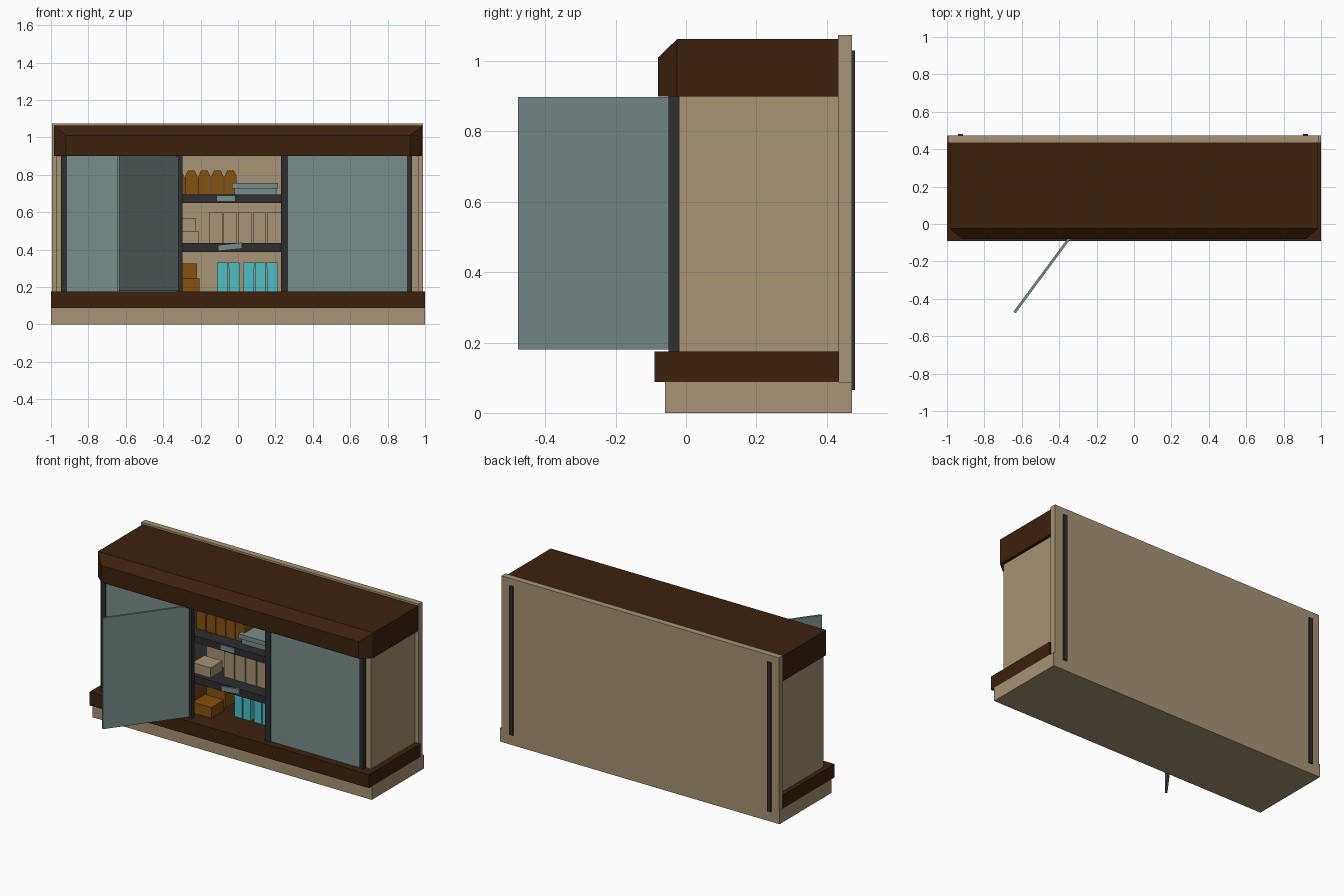
import bpy, bmesh, math

if "Cube" in bpy.data.objects:
    bpy.data.objects.remove(bpy.data.objects["Cube"])


def lin(c):
    c /= 255
    return c / 12.92 if c <= 0.04045 else ((c + 0.055) / 1.055) ** 2.4


def material(name, r, g, b):
    m = bpy.data.materials.new(name)
    m.diffuse_color = (lin(r), lin(g), lin(b), 1)
    m.use_nodes = True
    m.node_tree.nodes["Principled BSDF"].inputs["Base Color"].default_value = m.diffuse_color
    return m


tan = material("tan", 166, 147, 117)
brown = material("dark_brown", 60, 34, 14)
black = material("charcoal", 46, 46, 48)
teal = material("grey_teal", 121, 142, 139)
amber = material("amber", 134, 81, 15)
cyan = material("cyan", 76, 192, 197)


def finish(name, bm, mat):
    bmesh.ops.recalc_face_normals(bm, faces=bm.faces)
    me = bpy.data.meshes.new(name)
    bm.to_mesh(me)
    bm.free()
    me.materials.append(mat)
    ob = bpy.data.objects.new(name, me)
    bpy.context.collection.objects.link(ob)
    return ob


def box(name, mat, x, y, z, tilt=0, turn=0):
    """Box from (min, max) pairs, turned about its centre."""
    bm = bmesh.new()
    bmesh.ops.create_cube(bm, size=1)
    bmesh.ops.scale(bm, verts=bm.verts, vec=(x[1] - x[0], y[1] - y[0], z[1] - z[0]))
    ob = finish(name, bm, mat)
    ob.location = [(a + b) / 2 for a, b in (x, y, z)]
    ob.rotation_euler = (0, tilt, turn)
    return ob


def prism(name, mat, profile, y0, y1):
    """Extrude an xz outline along y."""
    bm = bmesh.new()
    f = bm.faces.new([bm.verts.new((x, y0, z)) for x, z in profile])
    ext = bmesh.ops.extrude_face_region(bm, geom=[f])
    for v in ext["geom"]:
        if isinstance(v, bmesh.types.BMVert):
            v.co.y = y1
    return finish(name, bm, mat)


# Plinth, floor slab, back and side walls
box("plinth", tan, (-1, 1), (-0.06, 0.472), (0, 0.088))
box("floor_slab", brown, (-1, 1), (-0.09, 0.435), (0.088, 0.175))
box("back_panel", tan, (-0.995, 0.99), (0.432, 0.472), (0.088, 1.075))
for side, x in (("left", (-0.97, -0.935)), ("right", (0.93, 0.965))):
    box(side + "_wall", tan, x, (-0.02, 0.432), (0.175, 0.9))
for side, x in (("left", -0.928), ("right", 0.917)):
    box(side + "_back_strip", black, (x - 0.013, x + 0.013), (0.472, 0.48), (0.065, 1.03))

# Canopy: block whose front top edge and front corners slope to a smaller front face
bm = bmesh.new()
y_back, y_mid, y_front = 0.432, -0.025, -0.08
rings = [(-0.985, 0.985, y_back, 1.063), (-0.985, 0.985, y_mid, 1.063), (-0.92, 0.92, y_front, 1.01)]
rows = [[bm.verts.new((x, y, z)) for x, z in ((a, 0.9), (b, 0.9), (b, t), (a, t))]
        for a, b, y, t in rings]
for r, s in zip(rows, rows[1:]):
    for i in range(4):
        bm.faces.new((r[i], r[(i + 1) % 4], s[(i + 1) % 4], s[i]))
bm.faces.new(rows[0])
bm.faces.new(rows[-1])
finish("canopy", bm, brown)

# Front posts and fixed panels
for i, x in enumerate([(-0.947, -0.914), (-0.322, -0.296), (0.23, 0.266), (0.903, 0.93)]):
    box(f"front_post_{i + 1}", black, x, (-0.05, -0.02), (0.175, 0.9))
box("left_panel", teal, (-0.914, -0.322), (-0.042, -0.028), (0.175, 0.9))
box("right_panel", teal, (0.266, 0.903), (-0.042, -0.028), (0.175, 0.9))

# Open centre door, hinged at the second post
hx, hy, tx, ty = -0.315, -0.035, -0.639, -0.473
L, cx, cy = math.hypot(tx - hx, ty - hy), (hx + tx) / 2, (hy + ty) / 2
box("open_door", teal, (cx - L / 2, cx + L / 2), (cy - 0.007, cy + 0.007), (0.18, 0.898),
    turn=math.atan2(hy - ty, hx - tx))

# Shelves with plates on their front edges
box("lower_shelf", black, (-0.935, 0.93), (-0.01, 0.432), (0.388, 0.435))
box("upper_shelf", black, (-0.935, 0.93), (-0.01, 0.432), (0.65, 0.694))
box("lower_shelf_plate", teal, (-0.107, 0.022), (-0.019, -0.01), (0.399, 0.431), tilt=math.radians(-6))
box("upper_shelf_plate", teal, (-0.115, -0.013), (-0.019, -0.01), (0.658, 0.69))

# Upper shelf: gabled cartons and a lidded tray
for i in range(5):
    a, b = -0.352 + 0.07 * i - 0.001, -0.287 + 0.07 * i
    prism(f"amber_carton_{i + 1}", amber,
          [(a, 0.694), (b, 0.694), (b, 0.79), (b - 0.016, 0.824), (a + 0.016, 0.824), (a, 0.79)],
          0.08, 0.19)
box("tray", teal, (-0.018, 0.205), (0.06, 0.28), (0.694, 0.73))
box("tray_lid", teal, (-0.032, 0.214), (0.05, 0.29), (0.728, 0.757))

# Middle shelf: tan boxes
for i in range(5):
    a = -0.155 + 0.078 * i
    box(f"tan_box_{i + 1}", tan, (a, a + 0.072), (0.08, 0.2), (0.435, 0.598))
box("tan_low_box", tan, (-0.34, -0.21), (0.02, 0.14), (0.435, 0.5))
box("tan_tall_box", tan, (-0.35, -0.225), (0.18, 0.3), (0.435, 0.567))

# Floor: amber crates and cyan packets with lids
box("amber_low_crate", amber, (-0.34, -0.205), (0.02, 0.15), (0.175, 0.245))
box("amber_tall_crate", amber, (-0.35, -0.218), (0.18, 0.32), (0.175, 0.325))
for i, x in enumerate([-0.11, -0.048, 0.03, 0.092, 0.155]):
    box(f"cyan_packet_{i + 1}", cyan, (x, x + 0.055), (0.12, 0.22), (0.175, 0.305))
    box(f"cyan_packet_lid_{i + 1}", cyan, (x - 0.002, x + 0.057), (0.117, 0.223), (0.305, 0.332))
